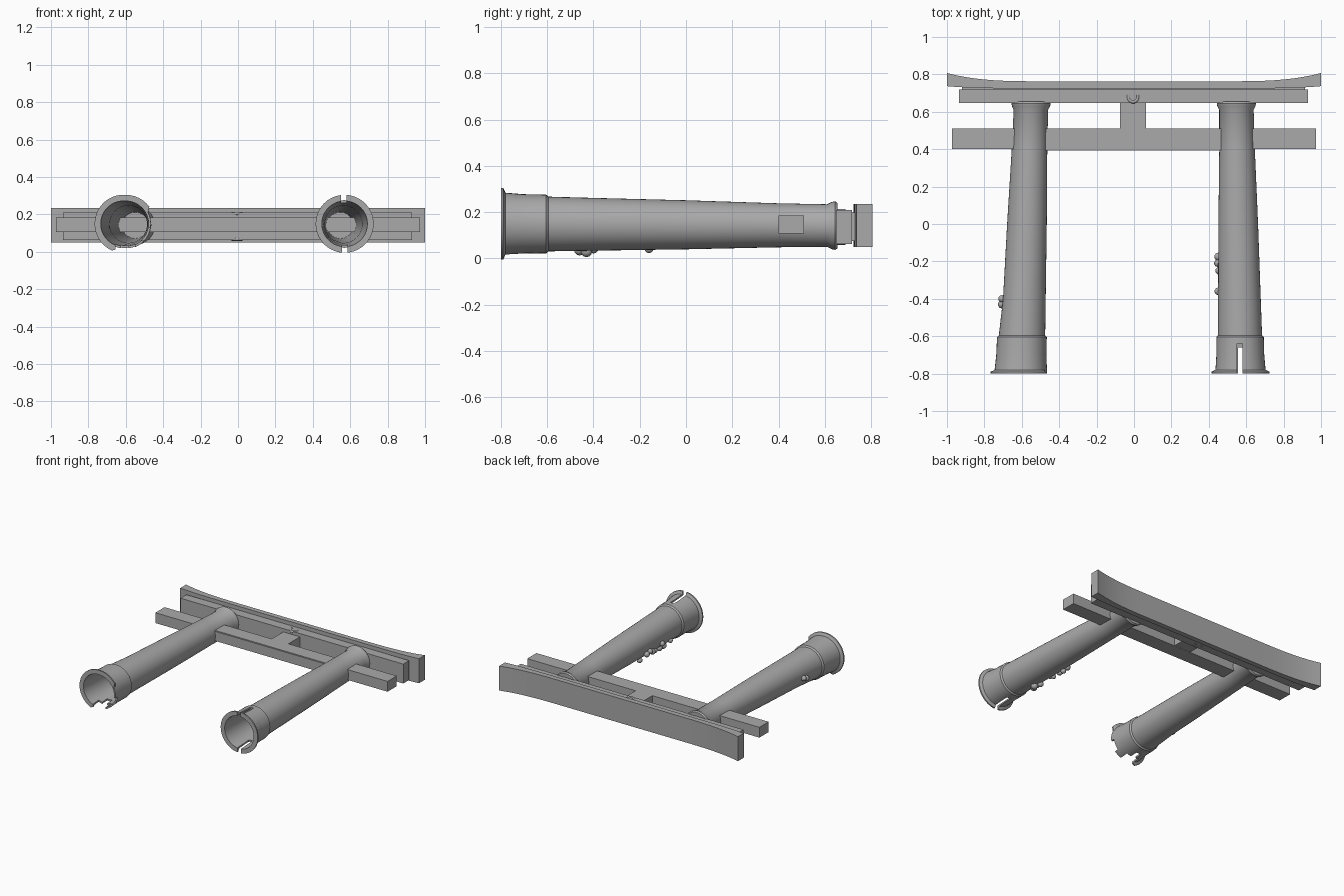
import bpy
import bmesh
from math import sin, cos, pi, radians
from mathutils import Vector

cube = bpy.data.objects.get("Cube")
if cube:
    bpy.data.objects.remove(cube)

stone = bpy.data.materials.new("grey stone")
stone.use_nodes = True
GREY = (0.4, 0.4, 0.4, 1)
stone.diffuse_color = GREY
stone.node_tree.nodes["Principled BSDF"].inputs["Base Color"].default_value = GREY


def finish(name, bm, smooth=False):
    bmesh.ops.recalc_face_normals(bm, faces=bm.faces)
    mesh = bpy.data.meshes.new(name)
    bm.to_mesh(mesh)
    bm.free()
    mesh.materials.append(stone)
    obj = bpy.data.objects.new(name, mesh)
    bpy.context.collection.objects.link(obj)
    if smooth:
        shade(obj)
    return obj


def shade(obj):
    bpy.ops.object.select_all(action="DESELECT")
    obj.select_set(True)
    bpy.context.view_layer.objects.active = obj
    bpy.ops.object.shade_smooth_by_angle(angle=radians(35))


def box(name, x, y, z):
    """Box from three (low, high) ranges."""
    bm = bmesh.new()
    bmesh.ops.create_cube(bm, size=1)
    for v in bm.verts:
        v.co = [lo + (c + 0.5) * (hi - lo) for c, (lo, hi) in zip(v.co, (x, y, z))]
    return finish(name, bm)


def cut(obj, cutters):
    """Subtract the cutters, bake the result and remove them."""
    for c in cutters:
        c.hide_render = True
        mod = obj.modifiers.new("cut", "BOOLEAN")
        mod.operation, mod.solver, mod.object = "DIFFERENCE", "EXACT", c
    graph = bpy.context.evaluated_depsgraph_get()
    mesh = bpy.data.meshes.new_from_object(obj.evaluated_get(graph))
    obj.modifiers.clear()
    obj.data = mesh
    for c in cutters:
        bpy.data.objects.remove(c)
    shade(obj)


# Hollow pillars: (y, radius) closed profile swept round a leaning axis
SIDES = 40
FLARE_Y = -0.78
PROFILE = [(0.655, 0.07), (0.655, 0.098), (0.645, 0.105), (0.63, 0.102), (0.61, 0.092),
           (0.4, 0.095), (0, 0.106), (-0.4, 0.114), (-0.595, 0.118), (-0.605, 0.127),
           (-0.7, 0.128), (FLARE_Y, 0.134), (-0.79, 0.155), (-0.8, 0.155), (-0.8, 0.122),
           (-0.6, 0.11), (-0.4, 0.1), (0.4, 0.08), (0.63, 0.07)]


def axis(top_x, foot_x, y):
    t = (0.65 - y) / 1.45
    return Vector((top_x + t * (foot_x - top_x), y, 0.142 + 0.008 * t))


def pillar(name, top_x, foot_x, has_flare, swell=lambda y, a: 0):
    bm = bmesh.new()
    rings = []
    for y, r in PROFILE:
        c = axis(top_x, foot_x, y)
        ring = []
        for i in range(SIDES):
            a = 2 * pi * i / SIDES
            rad = r if has_flare(a) else min(r, 0.134)
            rad += swell(y, a)
            ring.append(bm.verts.new(c + Vector((cos(a), 0, sin(a))) * rad))
        rings.append(ring)
    for j, ring in enumerate(rings):
        nxt = rings[(j + 1) % len(rings)]
        for i in range(SIDES):
            k = (i + 1) % SIDES
            bm.faces.new((ring[i], ring[k], nxt[k], nxt[i]))
    return finish(name, bm)


# Intact pillar with two slots and a peg hole in its foot
left = pillar("left_pillar", 0.547, 0.57, lambda a: True)
bm = bmesh.new()
bmesh.ops.create_cone(bm, segments=16, radius1=0.025, radius2=0.025, depth=0.1, cap_ends=True)
for v in bm.verts:
    v.co = Vector((v.co.z + 0.69, v.co.y - 0.72, v.co.x + 0.2))
cut(left, [box("upper_slot", (0.55, 0.58), (-0.9, -0.64), (0.22, 0.4)),
           box("lower_slot", (0.555, 0.585), (-0.9, -0.66), (-0.1, 0.07)),
           finish("peg_hole", bm)])


# Worn pillar: bulging outer foot, flare partly lost, broken underside
def outer_bulge(y, a):
    grow = max(0, min(1, (-0.4 - y) / 0.2))
    return 0.012 * grow * max(0, -cos(a))


right = pillar("right_pillar", -0.55, -0.6, lambda a: radians(30) < a < radians(245), outer_bulge)
cut(right, [box("break_wide", (-0.655, -0.55), (-0.9, -0.73), (-0.1, 0.07)),
            box("break_deep", (-0.625, -0.585), (-0.9, -0.67), (-0.1, 0.08)),
            box("break_side", (-0.53, -0.4), (-0.9, -0.77), (0.06, 0.13))])

# Upper lintel with upswept ends
bm = bmesh.new()
N = 40
outline = [-1 + 2 * i / N for i in range(N + 1)]
rise = lambda x: max(0, (abs(x) - 0.5) / 0.5)
lower = [(x, 0.725 + 0.012 * rise(x) ** 4) for x in outline]
upper = [(x, 0.763 + 0.044 * rise(x) ** 3) for x in reversed(outline)]
base = bm.faces.new([bm.verts.new((x, y, 0.05)) for x, y in lower + upper])
top = bmesh.ops.extrude_face_region(bm, geom=[base])
bmesh.ops.translate(bm, vec=(0, 0, 0.185),
                    verts=[g for g in top["geom"] if isinstance(g, bmesh.types.BMVert)])
finish("upper_lintel", bm, smooth=True)

# Straight beams
box("second_lintel", (-0.935, 0.93), (0.648, 0.718), (0.063, 0.21))
box("lintel_joint", (-0.92, 0.915), (0.71, 0.735), (0.075, 0.198))
box("tie_beam", (-0.972, 0.972), (0.4, 0.51), (0.107, 0.185))
box("tie_beam_middle", (-0.53, 0.53), (0.392, 0.505), (0.11, 0.182))
box("centre_strut", (-0.075, 0.065), (0.5, 0.655), (0.108, 0.185))

# Small U-shaped hooks on both faces of the second lintel
for side, z in (("front", 0.205), ("back", 0.068)):
    curve = bpy.data.curves.new("hook", "CURVE")
    curve.dimensions = "3D"
    curve.bevel_depth = 0.009
    curve.bevel_resolution = 2
    curve.use_fill_caps = True
    path = [(-0.025, 0.69)] + [(-0.025 * cos(pi * i / 8), 0.675 - 0.022 * sin(pi * i / 8))
                               for i in range(9)] + [(0.025, 0.69)]
    spline = curve.splines.new("POLY")
    spline.points.add(len(path) - 1)
    for p, (x, y) in zip(spline.points, path):
        p.co = (x - 0.005, y, z, 1)
    curve.materials.append(stone)
    bpy.context.collection.objects.link(bpy.data.objects.new(side + "_hook", curve))


# Lumps of growth on the pillars: (y, angle, radius)
def lumps(name, top_x, foot_x, spots):
    bm = bmesh.new()
    for y, angle, r in spots:
        a = radians(angle)
        c = axis(top_x, foot_x, y) + Vector((cos(a), 0, sin(a))) * (0.113 + r * 0.35)
        new = bmesh.ops.create_icosphere(bm, subdivisions=2, radius=r)
        bmesh.ops.translate(bm, vec=c, verts=new["verts"])
    finish(name, bm, smooth=True)


lumps("left_pillar_growth", 0.547, 0.57,
      [(-0.175, 205, 0.022), (-0.21, 200, 0.02), (-0.25, 210, 0.022), (-0.16, 240, 0.02),
       (-0.3, 220, 0.018), (-0.36, 200, 0.02), (-0.4, 240, 0.022), (-0.43, 255, 0.025),
       (-0.46, 245, 0.025), (-0.48, 215, 0.018)])
lumps("right_pillar_growth", -0.55, -0.6, [(-0.4, 185, 0.02), (-0.43, 190, 0.022)])
